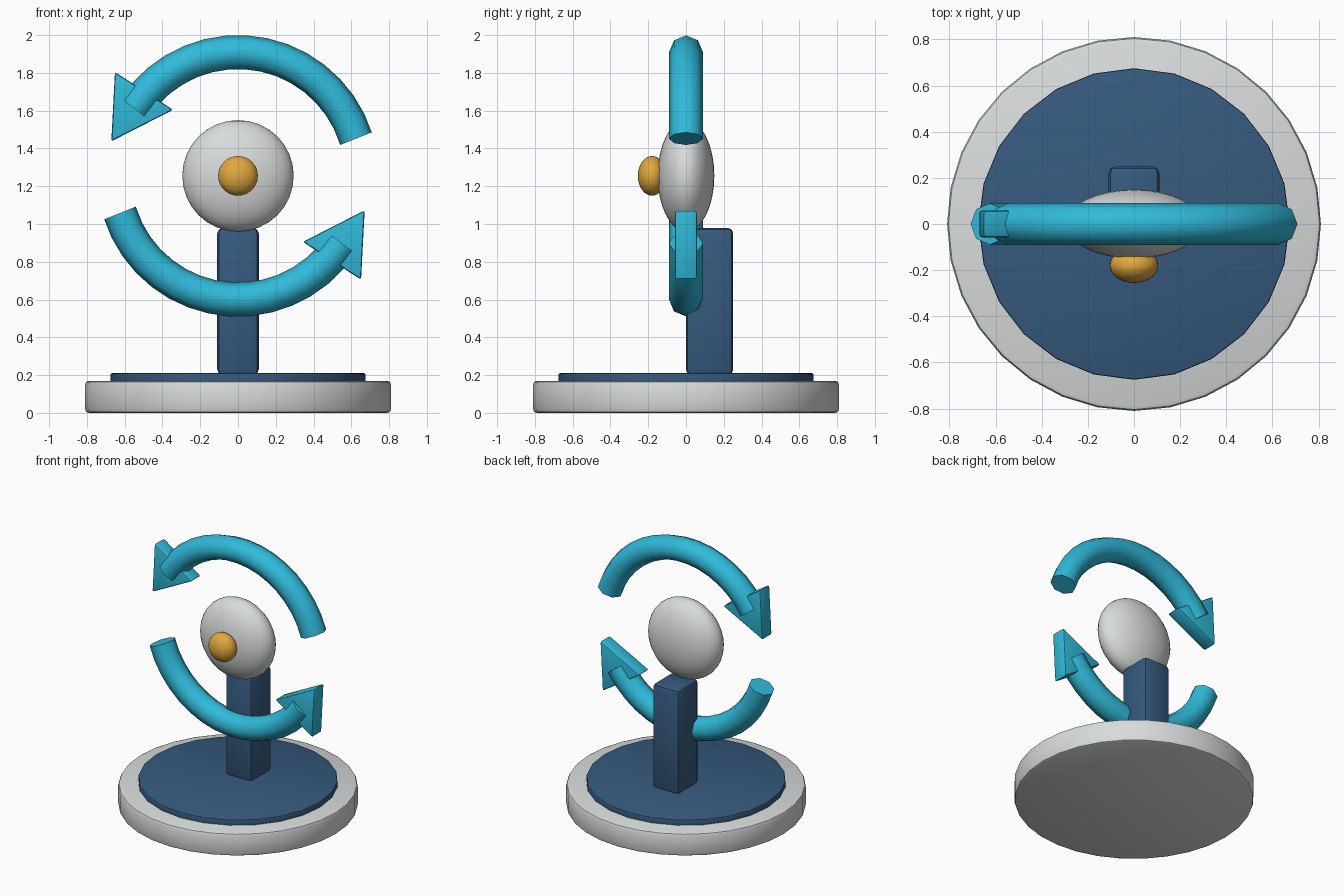
import bpy, math

if "Cube" in bpy.data.objects:
    bpy.data.objects.remove(bpy.data.objects["Cube"])

CENTRE = 1.255   # height of the ball and the arrow ring
RING = 0.655     # ring radius


def srgb(c):
    c /= 255
    return c / 12.92 if c <= 0.04045 else ((c + 0.055) / 1.055) ** 2.4


def material(name, r, g, b):
    m = bpy.data.materials.new(name)
    m.diffuse_color = (srgb(r), srgb(g), srgb(b), 1)
    m.use_nodes = True
    m.node_tree.nodes["Principled BSDF"].inputs["Base Color"].default_value = m.diffuse_color
    return m


light_grey = material("light_grey", 217, 220, 220)
navy = material("navy_blue", 54, 90, 126)
teal = material("teal", 48, 186, 218)
gold = material("gold", 224, 168, 62)


def finish(name, mat, bevel=0, segments=2, angle=35):
    ob = bpy.context.object
    ob.name = name
    ob.data.materials.clear()
    ob.data.materials.append(mat)
    bpy.ops.object.transform_apply(location=False, rotation=True, scale=True)
    if bevel:
        mod = ob.modifiers.new("bevel", 'BEVEL')
        mod.width, mod.segments = bevel, segments
        mod.limit_method, mod.angle_limit = 'ANGLE', math.radians(35)
        bpy.ops.object.modifier_apply(modifier=mod.name)
    bpy.ops.object.shade_smooth_by_angle(angle=math.radians(angle))
    return ob


def disc(name, radius, z0, z1, sides, mat, bevel):
    bpy.ops.mesh.primitive_cylinder_add(vertices=sides, radius=radius, depth=z1 - z0,
                                        location=(0, 0, (z0 + z1) / 2))
    return finish(name, mat, bevel)


def ellipsoid(name, y, radius, depth, mat):
    bpy.ops.mesh.primitive_uv_sphere_add(segments=32, ring_count=16, location=(0, y, CENTRE))
    bpy.context.object.scale = (radius, depth, radius)
    return finish(name, mat, angle=60)


# Round base and its inset top plate
disc("base", 0.81, 0, 0.17, 32, light_grey, 0.02)
disc("top_plate", 0.675, 0.15, 0.21, 24, navy, 0.008)

# Upright post behind the ball
bpy.ops.mesh.primitive_cube_add(size=1, location=(0, 0.125, 0.59))
bpy.context.object.scale = (0.22, 0.25, 0.78)
finish("post", navy, 0.03)

# Flattened ball with a knob on its front
ellipsoid("ball", 0, 0.295, 0.15, light_grey)
ellipsoid("knob", -0.18, 0.105, 0.075, gold)


# Two curved arrows, half a turn apart
def curved_arrow(name, turn):
    start, end, steps = 17.5 + turn, 147 + turn, 15
    curve = bpy.data.curves.new(name + "_arc", 'CURVE')
    curve.dimensions = '3D'
    curve.fill_mode = 'FULL'
    curve.twist_mode = 'Z_UP'
    curve.bevel_depth, curve.bevel_resolution = 0.09, 2
    curve.use_fill_caps = True
    spline = curve.splines.new('POLY')
    spline.points.add(steps)
    for i, p in enumerate(spline.points):
        a = math.radians(start + (end - start) * i / steps)
        p.co = (RING * math.cos(a), RING * math.sin(a), 0, 1)
    ob = bpy.data.objects.new(name + "_arc", curve)
    bpy.context.collection.objects.link(ob)
    ob.location.z = CENTRE
    ob.rotation_euler.x = math.pi / 2
    bpy.ops.object.select_all(action='DESELECT')
    ob.select_set(True)
    bpy.context.view_layer.objects.active = ob
    bpy.ops.object.convert(target='MESH')
    finish(name + "_arc", teal, angle=50)

    # triangular head, its tip facing along the ring
    a = math.radians(end)
    bpy.ops.mesh.primitive_cylinder_add(
        vertices=3, radius=0.212, depth=0.116,
        location=(0.662 * math.cos(a), 0, CENTRE + 0.662 * math.sin(a)))
    head = bpy.context.object
    head.rotation_euler = (0, 0, a)
    bpy.ops.object.transform_apply(location=False, rotation=True, scale=False)
    head.rotation_euler = (math.pi / 2, 0, 0)
    finish(name + "_head", teal, 0.012, 2)


curved_arrow("upper_arrow", 0)
curved_arrow("lower_arrow", 180)
